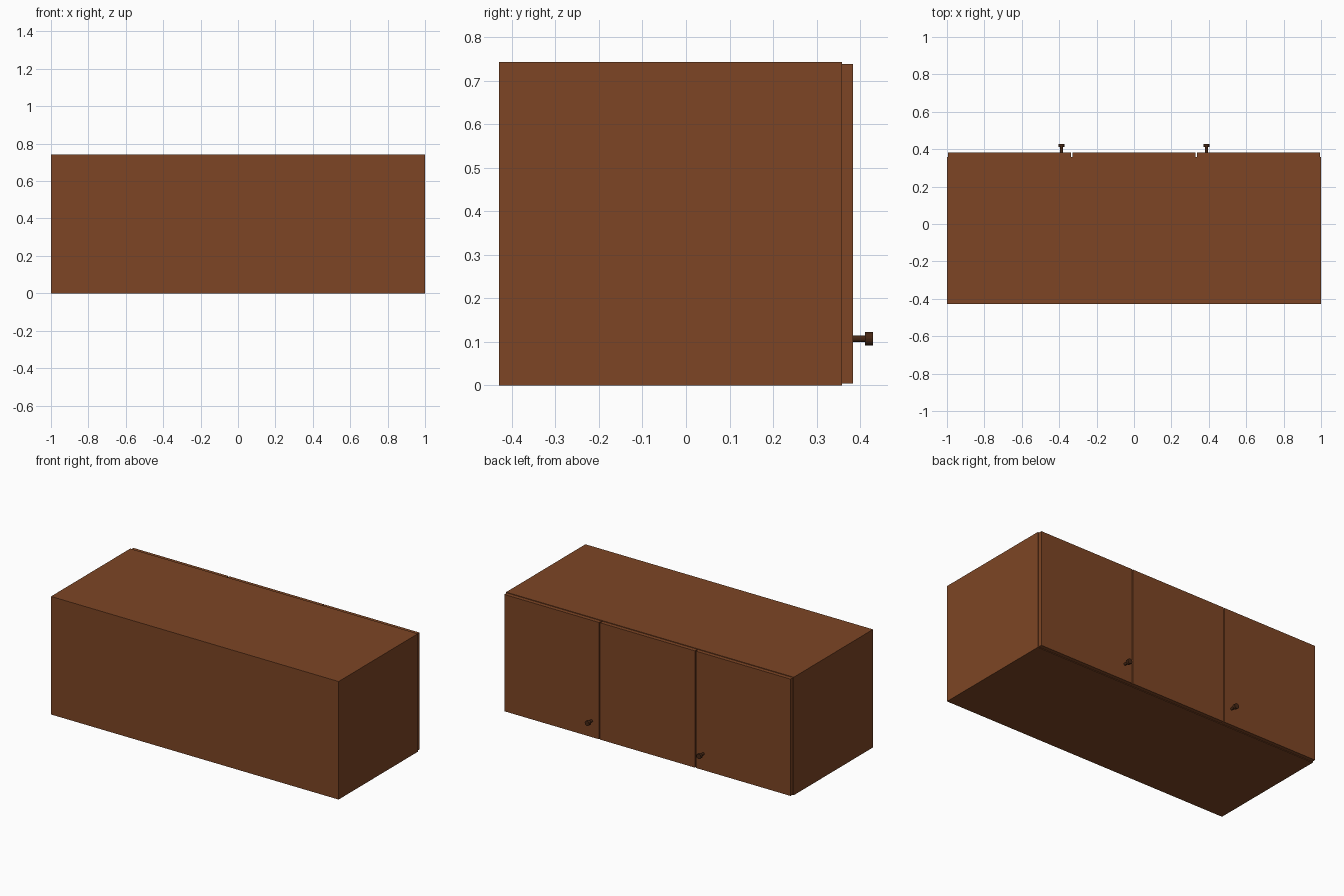
import bpy, bmesh, math
from mathutils import Matrix

if "Cube" in bpy.data.objects:
    bpy.data.objects.remove(bpy.data.objects["Cube"])

def material(name, col):
    m = bpy.data.materials.new(name)
    m.diffuse_color = (*col, 1)
    m.use_nodes = True
    m.node_tree.nodes["Principled BSDF"].inputs["Base Color"].default_value = m.diffuse_color
    return m

wood = material("brown wood", (0.205, 0.060, 0.018))
dark = material("dark brown knob", (0.060, 0.020, 0.007))

def finish(name, bm, mat):
    me = bpy.data.meshes.new(name)
    bm.to_mesh(me)
    bm.free()
    me.materials.append(mat)
    ob = bpy.data.objects.new(name, me)
    bpy.context.collection.objects.link(ob)
    return ob

def box(name, x0, x1, y0, y1, z0, z1, mat):
    bm = bmesh.new()
    bmesh.ops.create_cube(bm, size=1)
    for v in bm.verts:
        v.co = ((x0 + x1) / 2 + v.co.x * (x1 - x0),
                (y0 + y1) / 2 + v.co.y * (y1 - y0),
                (z0 + z1) / 2 + v.co.z * (z1 - z0))
    return finish(name, bm, mat)

# Cabinet carcass, closed on the front side
box("cabinet_body", -1, 1, -0.429, 0.358, 0, 0.742, wood)

# Three flat doors with narrow gaps
for i, name in enumerate(("left_door", "middle_door", "right_door")):
    cx = (i - 1) * 0.6655
    box(name, cx - 0.3295, cx + 0.3295, 0.358, 0.383, 0.004, 0.738, wood)

# Turned knobs: thin stem and wider flat head
for side, x in (("left", -0.388), ("right", 0.388)):
    bm = bmesh.new()
    for r, y0, y1 in ((0.008, 0.381, 0.413), (0.016, 0.411, 0.429)):
        mat4 = (Matrix.Translation((x, (y0 + y1) / 2, 0.107))
                @ Matrix.Rotation(math.pi / 2, 4, 'X'))
        bmesh.ops.create_cone(bm, cap_ends=True, segments=16, radius1=r,
                              radius2=r, depth=y1 - y0, matrix=mat4)
    finish(side + "_knob", bm, dark)
